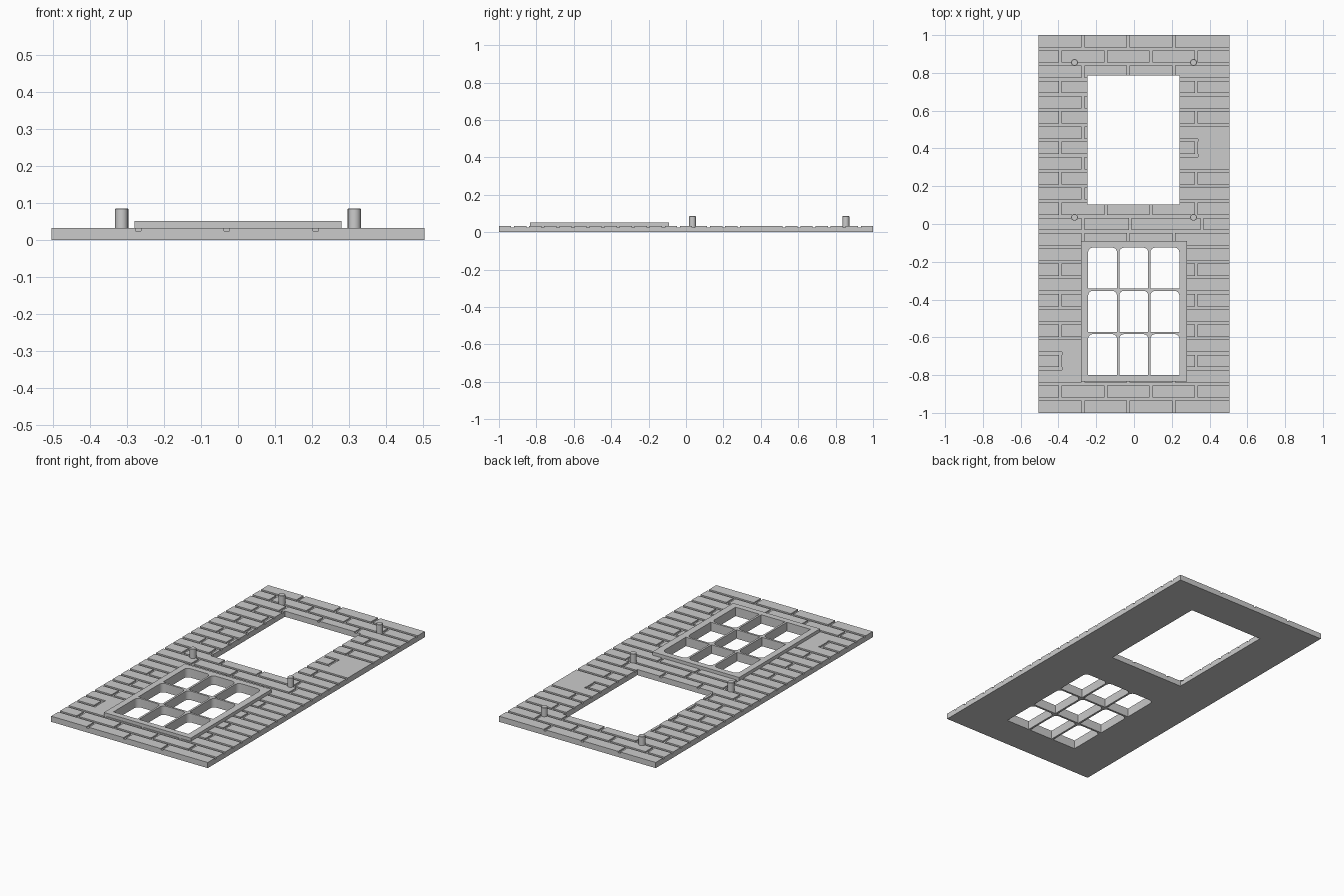
import bpy, bmesh, math

if "Cube" in bpy.data.objects:
    bpy.data.objects.remove(bpy.data.objects["Cube"])

stone = bpy.data.materials.new("stone_grey")
stone.diffuse_color = (0.6, 0.6, 0.6, 1)
stone.use_nodes = True
stone.node_tree.nodes["Principled BSDF"].inputs["Base Color"].default_value = stone.diffuse_color

HX, BASE, FACE = 0.505, 0.025, 0.033          # wall half width, mortar and brick levels
PITCH, BRICK, JOINT = 0.0806, 0.0656, 0.015   # brick courses
UPPER = (-0.247, 0.242, 0.103, 0.785)         # open window
LOWER = (-0.28, 0.28, -0.835, -0.09)          # seat of the glazed frame


def finish(name, bm, smooth=False):
    bmesh.ops.recalc_face_normals(bm, faces=bm.faces[:])
    me = bpy.data.meshes.new(name)
    bm.to_mesh(me)
    bm.free()
    ob = bpy.data.objects.new(name, me)
    bpy.context.collection.objects.link(ob)
    me.materials.append(stone)
    if smooth:
        bpy.context.view_layer.objects.active = ob
        ob.select_set(True)
        bpy.ops.object.shade_smooth_by_angle()
        ob.select_set(False)
    return ob


def inside(x, y, r):
    return r[0] < x < r[1] and r[2] < y < r[3]


# Brick bond: vertical joints of each course
EVEN, ODD, MIDDLE = (-0.27, -0.03, 0.21), (-0.39, -0.15, 0.09, 0.33), (-0.27, -0.02, 0.36)
# Patches where the mortar is filled flush
FILLED = [(0.34, 0.6, 0.32, 0.48), (-0.38, -0.27, -0.81, -0.64)]


def height(x, y):
    if inside(x, y, UPPER) or inside(x, y, LOWER) or abs(x) > HX or abs(y) > 1:
        return 0
    if any(inside(x, y, r) for r in FILLED):
        return FACE
    row, rest = divmod(1 - y, PITCH)
    row = int(row)
    if rest > BRICK:
        return BASE
    joints = MIDDLE if row == 12 else ODD if row % 2 and row != 13 else EVEN
    return BASE if any(abs(x - j) < JOINT / 2 for j in joints) else FACE


# Brick wall: stepped relief over a grid of course and joint lines
xs = {-HX, HX, *UPPER[:2], *LOWER[:2]}
ys = {-1.0, 1.0, *UPPER[2:], *LOWER[2:]}
for j in EVEN + ODD + MIDDLE:
    xs |= {round(j - JOINT / 2, 5), round(j + JOINT / 2, 5)}
for i in range(25):
    ys |= {max(-1.0, round(1 - i * PITCH, 5)), max(-1.0, round(1 - i * PITCH - BRICK, 5))}
for r in FILLED:
    xs |= {v for v in r[:2] if abs(v) < HX}
    ys |= set(r[2:])
xs, ys = sorted(xs), sorted(ys)
bm = bmesh.new()


def quad(*pts):
    bm.faces.new([bm.verts.new(p) for p in pts])


for x0, x1 in zip(xs, xs[1:]):
    for y0, y1 in zip(ys, ys[1:]):
        cx, cy = (x0 + x1) / 2, (y0 + y1) / 2
        h = height(cx, cy)
        if not h:
            continue
        quad((x0, y0, h), (x1, y0, h), (x1, y1, h), (x0, y1, h))
        quad((x0, y1, 0), (x1, y1, 0), (x1, y0, 0), (x0, y0, 0))
        # step walls down to each lower neighbour
        ix, iy = xs.index(x0), ys.index(y0)
        for (a, b, dx, dy) in (((x1, y0), (x1, y1), 1, 0), ((x0, y1), (x0, y0), -1, 0),
                               ((x1, y1), (x0, y1), 0, 1), ((x0, y0), (x1, y0), 0, -1)):
            nx, ny = ix + dx, iy + dy
            low = 0
            if 0 <= nx < len(xs) - 1 and 0 <= ny < len(ys) - 1:
                low = height((xs[nx] + xs[nx + 1]) / 2, (ys[ny] + ys[ny + 1]) / 2)
            if low < h:
                quad((*a, low), (*b, low), (*b, h), (*a, h))
                if low == 0 and h == FACE:   # split at the mortar level
                    bm.faces.ensure_lookup_table()
bmesh.ops.remove_doubles(bm, verts=bm.verts[:], dist=1e-5)
bmesh.ops.dissolve_limit(bm, angle_limit=0.01, verts=bm.verts[:], edges=bm.edges[:])
finish("brick_wall", bm)

# Window frame with nine panes, each rounded at its top corners
bm = bmesh.new()


def loop(pts):
    vs = [bm.verts.new((x, y, 0)) for x, y in pts]
    for a, b in zip(vs, vs[1:] + vs[:1]):
        bm.edges.new((a, b))


x0, x1, y0, y1 = LOWER
loop([(x0, y0), (x1, y0), (x1, y1), (x0, y1)])
W, H, BAR, R = 0.153, 0.217, 0.012, 0.025
for i in range(3):
    for j in range(3):
        l, b = -0.243 + i * (W + BAR), -0.8 + j * (H + BAR)
        pts = [(l, b), (l + W, b)]
        for cx, start in ((l + W - R, 0), (l + R, 90)):
            for k in range(5):
                t = math.radians(start + k * 22.5)
                pts.append((cx + R * math.cos(t), b + H - R + R * math.sin(t)))
        loop(pts)
bmesh.ops.triangle_fill(bm, use_beauty=True, edges=bm.edges[:], normal=(0, 0, 1))
top = bmesh.ops.extrude_face_region(bm, geom=bm.faces[:], use_keep_orig=True)
for v in top["geom"]:
    if isinstance(v, bmesh.types.BMVert):
        v.co.z = 0.052
finish("window_frame", bm, True)

# Locating pegs around the open window
for x in (-0.315, 0.315):
    for y in (0.035, 0.855):
        bm = bmesh.new()
        bmesh.ops.create_cone(bm, cap_ends=True, segments=16, radius1=0.018, radius2=0.018, depth=0.061)
        rim = [e for e in bm.edges if all(v.co.z > 0 for v in e.verts)]
        bmesh.ops.bevel(bm, geom=rim, offset=0.002, segments=1, affect='EDGES')
        bmesh.ops.translate(bm, verts=bm.verts[:], vec=(x, y, 0.0555))
        finish("peg", bm, True)
